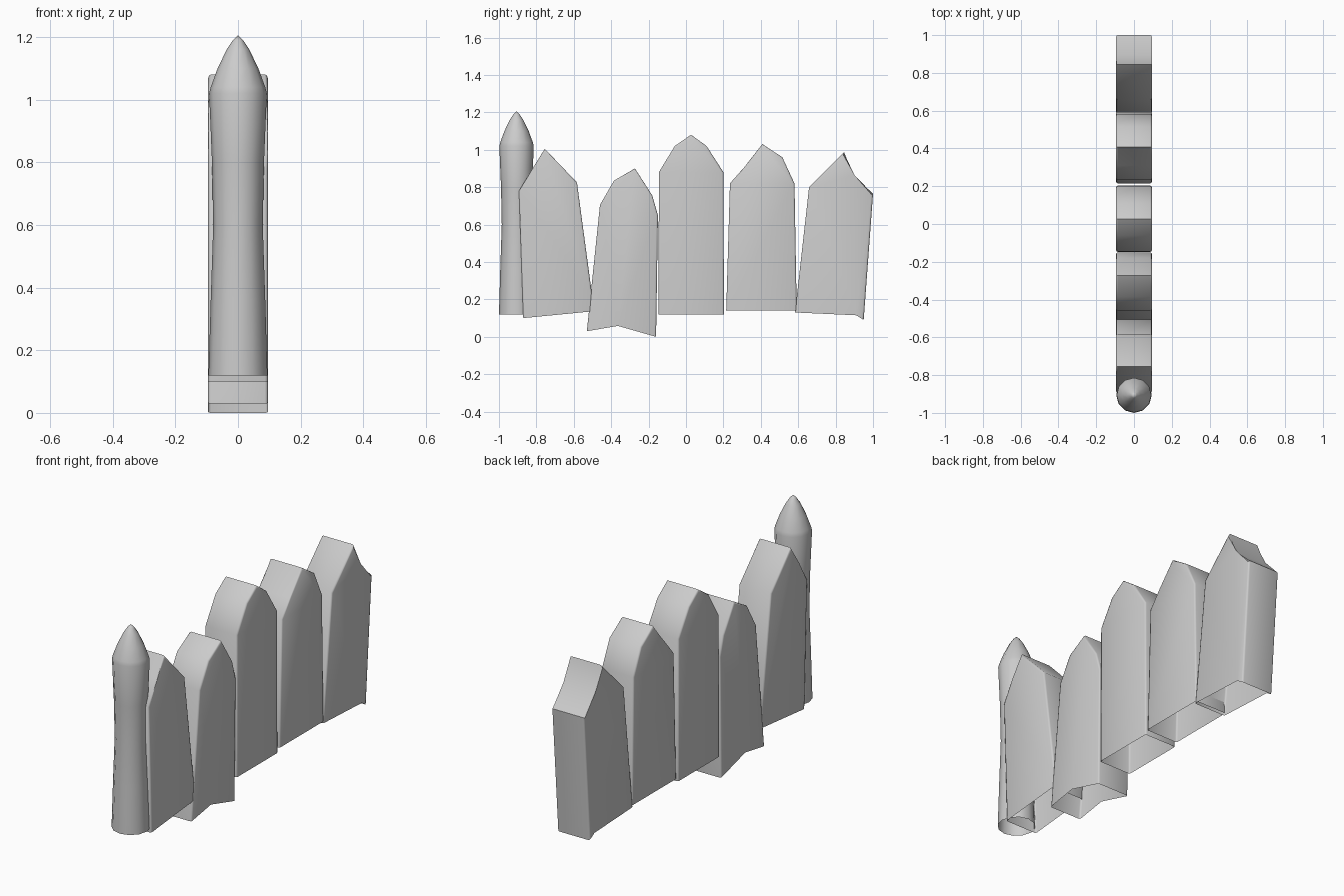
import bpy, bmesh, math

if "Cube" in bpy.data.objects:
    bpy.data.objects.remove(bpy.data.objects["Cube"])

HALF = 0.095   # half thickness of the boards


def finish(name, bm, angle):
    mesh = bpy.data.meshes.new(name)
    bm.normal_update()
    bm.to_mesh(mesh)
    bm.free()
    obj = bpy.data.objects.new(name, mesh)
    bpy.context.collection.objects.link(obj)
    bpy.ops.object.select_all(action='DESELECT')
    obj.select_set(True)
    bpy.context.view_layer.objects.active = obj
    bpy.ops.object.shade_smooth_by_angle(angle=math.radians(angle))
    return obj


def board(name, outline, under=()):
    """Extrude a (y, z) outline, bottom left over the top to bottom right; underside stays open."""
    bm = bmesh.new()
    pts = list(outline) + list(under)
    a = [bm.verts.new((HALF, y, z)) for y, z in pts]
    b = [bm.verts.new((-HALF, y, z)) for y, z in pts]
    bm.faces.new(a[::-1])
    bm.faces.new(b)
    for i in range(len(outline) - 1):
        bm.faces.new((a[i], a[i + 1], b[i + 1], b[i]))
    # soften the long front and back rims
    rims = [e for e in bm.edges if len(e.link_faces) == 2
            and abs(e.verts[0].co.x - e.verts[1].co.x) < 1e-5]
    bmesh.ops.bevel(bm, geom=rims, offset=0.009, offset_type='OFFSET',
                    segments=2, profile=0.5, affect='EDGES')
    return finish(name, bm, 50)


# Pointed boards, left to right
board("board_1", [(-0.87, 0.10), (-0.893, 0.78), (-0.82, 0.90), (-0.755, 1.005),
                  (-0.583, 0.825), (-0.503, 0.23), (-0.51, 0.135)])
board("board_2", [(-0.53, 0.03), (-0.46, 0.705), (-0.385, 0.835), (-0.273, 0.90),
                  (-0.18, 0.755), (-0.15, 0.65), (-0.16, 0.0)], [(-0.364, 0.058)])
board("board_3", [(-0.147, 0.12), (-0.145, 0.88), (-0.06, 1.02), (0.027, 1.08),
                  (0.11, 1.02), (0.2, 0.88), (0.203, 0.12)])
board("board_4", [(0.215, 0.14), (0.235, 0.82), (0.31, 0.905), (0.408, 1.03),
                  (0.515, 0.96), (0.58, 0.82), (0.592, 0.14)])
board("board_5", [(0.583, 0.13), (0.658, 0.80), (0.845, 0.987), (0.893, 0.86),
                  (1.0, 0.765), (0.95, 0.09)], [(0.91, 0.115)])

# Round post with a slight waist and a bullet tip, open underneath
SIDES = 12
profile = [(0.12, 0.094), (0.36, 0.087), (0.6, 0.079), (0.8, 0.083), (1.02, 0.092),
           (1.04, 0.087), (1.10, 0.065), (1.16, 0.036), (1.19, 0.016)]
bm = bmesh.new()
rings = [[bm.verts.new((r * math.cos(math.tau * k / SIDES),
                        -0.906 + r * math.sin(math.tau * k / SIDES), z))
          for k in range(SIDES)] for z, r in profile]
tip = bm.verts.new((0, -0.906, 1.205))
for k in range(SIDES):
    n = (k + 1) % SIDES
    for lo, hi in zip(rings, rings[1:]):
        bm.faces.new((lo[k], lo[n], hi[n], hi[k]))
    bm.faces.new((rings[-1][k], rings[-1][n], tip))
finish("end_post", bm, 60)
